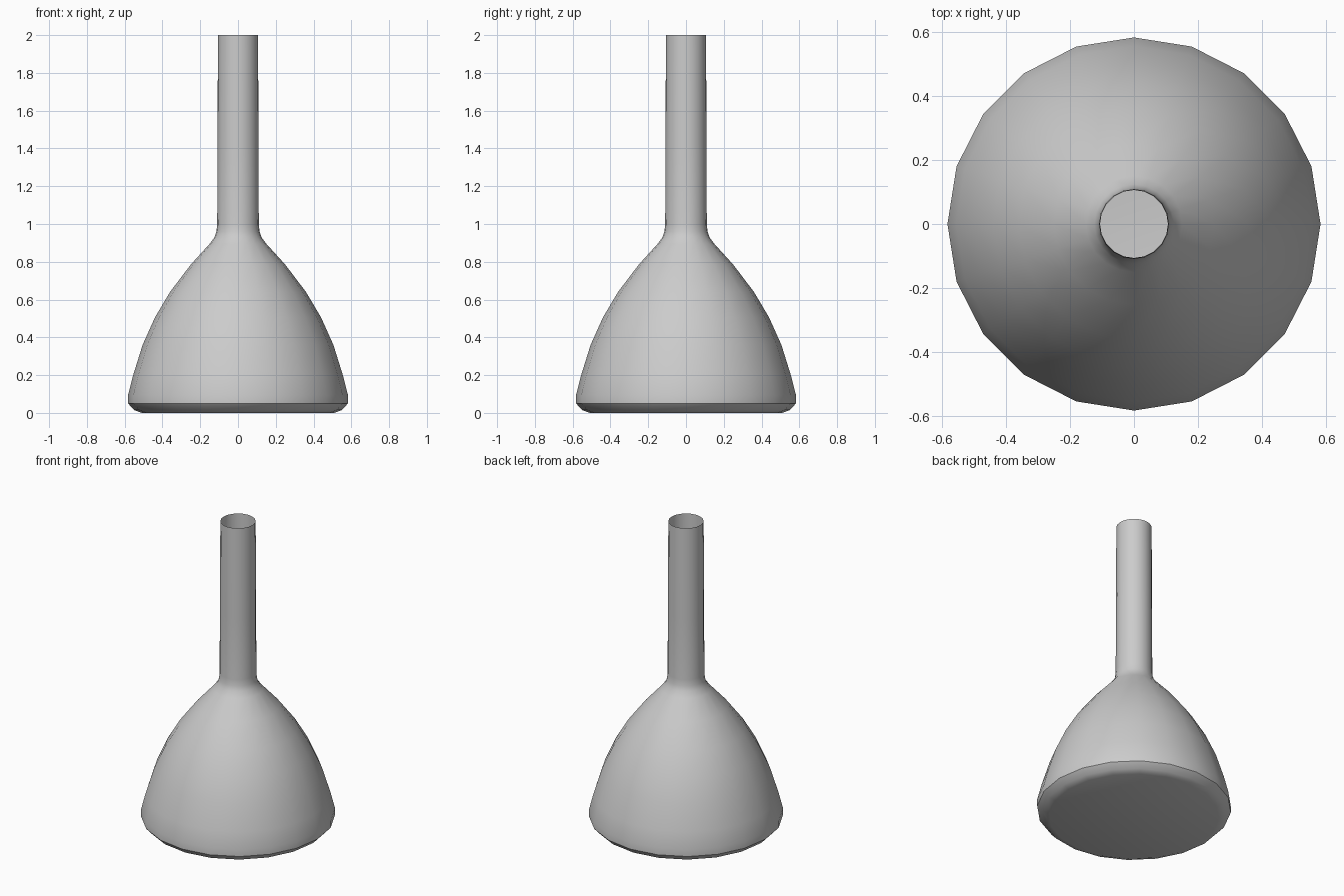
import bpy, bmesh, math

if "Cube" in bpy.data.objects:
    bpy.data.objects.remove(bpy.data.objects["Cube"])

SIDES = 20

# Flask silhouette (radius, height): base, bevel, body, shoulder, open neck
profile = [(0.51, 0.0), (0.55, 0.015), (0.582, 0.05), (0.582, 0.095),
           (0.555, 0.2), (0.505, 0.36), (0.44, 0.505), (0.36, 0.64),
           (0.25, 0.785), (0.15, 0.895), (0.124, 0.93), (0.114, 0.96),
           (0.11, 1.0), (0.109, 1.4), (0.106, 2.0)]

bm = bmesh.new()
rings = []
for r, z in profile:
    rings.append([bm.verts.new((r * math.cos(2 * math.pi * i / SIDES),
                                r * math.sin(2 * math.pi * i / SIDES), z))
                  for i in range(SIDES)])

# Walls
for low, high in zip(rings, rings[1:]):
    for i in range(SIDES):
        j = (i + 1) % SIDES
        bm.faces.new((low[i], low[j], high[j], high[i]))

# Closed bottom; the mouth stays open
bm.faces.new(list(reversed(rings[0])))

mesh = bpy.data.meshes.new("flask")
bm.to_mesh(mesh)
bm.free()
flask = bpy.data.objects.new("flask", mesh)
bpy.context.collection.objects.link(flask)

# Smooth walls, crisp base edge
bpy.context.view_layer.objects.active = flask
flask.select_set(True)
bpy.ops.object.shade_smooth_by_angle(angle=math.radians(30))
